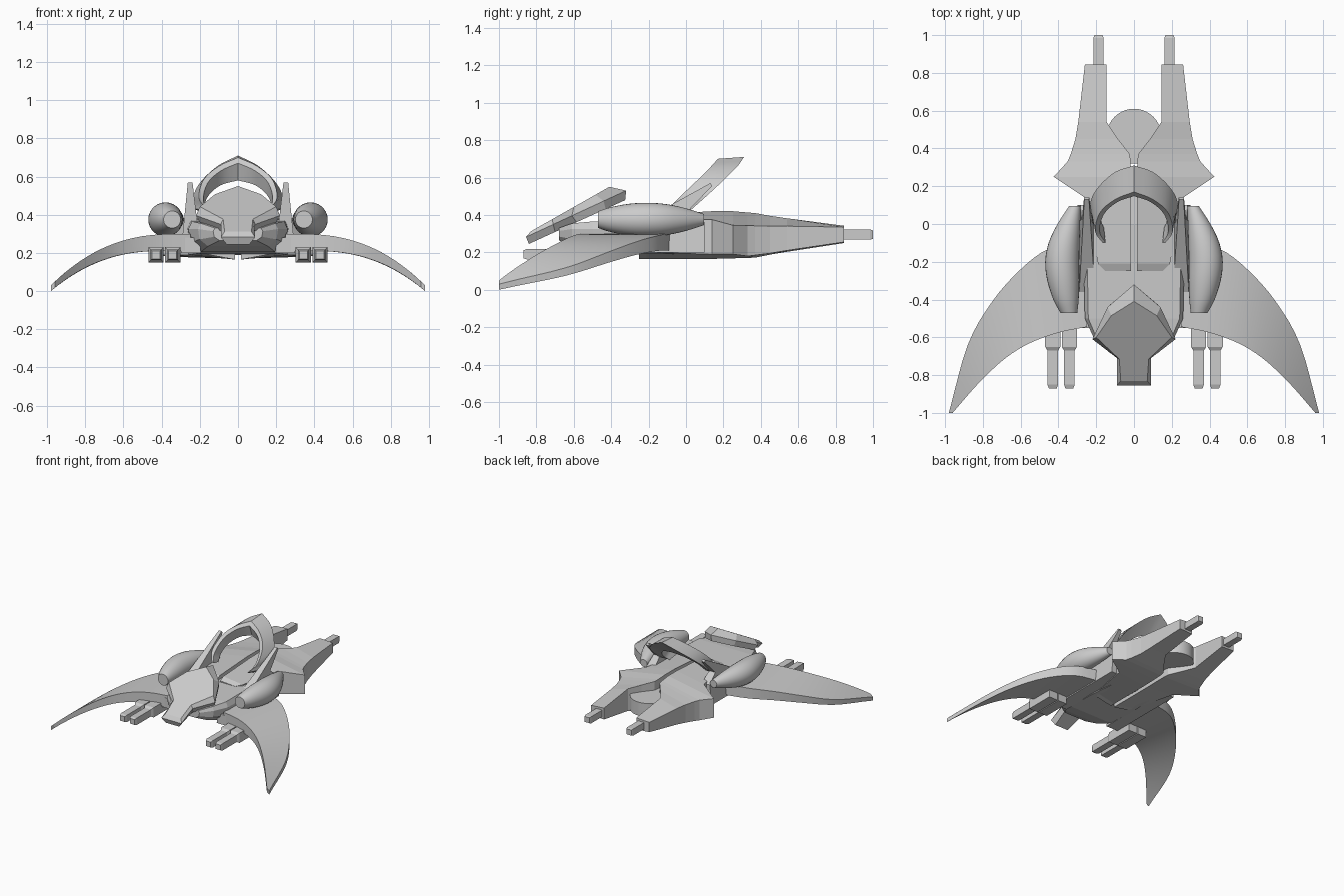
import bpy, bmesh, math

if "Cube" in bpy.data.objects:
    bpy.data.objects.remove(bpy.data.objects["Cube"])


def loft(name, loops, mirror=False, smooth=None):
    """Skin a list of equal-length point loops and cap both ends."""
    bm = bmesh.new()
    rings = [[bm.verts.new(p) for p in lp] for lp in loops]
    n = len(loops[0])
    for a, b in zip(rings, rings[1:]):
        for i in range(n):
            j = (i + 1) % n
            bm.faces.new((a[i], a[j], b[j], b[i]))
    bm.faces.new(rings[0])
    bm.faces.new(rings[-1][::-1])
    bmesh.ops.recalc_face_normals(bm, faces=bm.faces)
    me = bpy.data.meshes.new(name)
    bm.to_mesh(me)
    bm.free()
    ob = bpy.data.objects.new(name, me)
    bpy.context.collection.objects.link(ob)
    if mirror:
        m = ob.modifiers.new("mirror", 'MIRROR')
        m.use_clip = False
        m.use_mirror_merge = False
    if smooth:
        bpy.ops.object.select_all(action='DESELECT')
        ob.select_set(True)
        bpy.context.view_layer.objects.active = ob
        bpy.ops.object.shade_smooth_by_angle(angle=math.radians(smooth))
    return ob


def spline(pts, steps=4):
    """Catmull-Rom resample of a point list."""
    e0 = [2 * a - b for a, b in zip(pts[0], pts[1])]
    e1 = [2 * a - b for a, b in zip(pts[-1], pts[-2])]
    p = [e0] + list(pts) + [e1]
    out = []
    for i in range(1, len(p) - 2):
        for s in range(steps):
            t = s / steps
            out.append(tuple(0.5 * (2 * b + (c - a) * t + (2 * a - 5 * b + 4 * c - d) * t * t
                                    + (3 * b - a - 3 * c + d) * t ** 3)
                             for a, b, c, d in zip(*p[i - 1:i + 3])))
    return out + [tuple(pts[-1])]


def both_sides(half):
    """Close a half outline (last point on the centre line) across x = 0."""
    return half + [(-p[0],) + tuple(p[1:]) for p in reversed(half) if p[0] > 1e-6]


# swept, drooping wings
def wing_z(x):
    u = max(0, (x - 0.3) / 0.68)
    return 0.30 - 0.27 * u ** 2.5, 0.09 - 0.06 * u ** 1.5


back = spline([(.25, -.08), (.45, -.13), (.6, -.24), (.75, -.41), (.88, -.64), (.98, -1.0)])
front = spline([(.25, -.545), (.4, -.575), (.55, -.63), (.68, -.71), (.82, -.84), (.96, -1.0)])
loops = []
for (bx, by), (fx, fy) in zip(back, front):
    (zb, tb), (zf, tf) = wing_z(bx), wing_z(fx)
    loops.append([(bx, by, zb), (fx, fy, zf), (fx, fy, zf - tf), (bx, by, zb - tb)])
loft("wing", loops, True, 30)

# engine pods: bent spindles (y, centre x, radius)
pod = spline([(-.47, .345, .045), (-.4, .36, .067), (-.3, .374, .085), (-.2, .38, .09),
              (-.1, .37, .082), (0, .345, .06), (.095, .313, .03)], 3)
loft("engine_pod", [[(cx + r * math.cos(a), y, .375 + r * math.sin(a))
                     for a in [k * math.tau / 28 for k in range(28)]] for y, cx, r in pod], True, 40)


# barrels with square sections
def barrel(name, cx, cz, steps):
    loft(name, [[(cx + sx * r, y, cz + sz * r) for sx, sz in ((1, 1), (1, -1), (-1, -1), (-1, 1))]
                for y, r in steps], True)


for k, cx in enumerate((.342, .43)):
    barrel("wing_gun_%d" % k, cx, .19, [(-.42, .04), (-.65, .04), (-.67, .028), (-.85, .028), (-.87, .021)])
barrel("tail_gun", .188, .295, [(.8, .027), (.985, .027), (1.0, .022)])

# split hull halves running into the tail prongs
# y, inner x, outer x, inner bottom/top z, outer bottom/top z
prong = [(-.25, .015, .15, .165, .38, .19, .37), (-.21, .015, .19, .165, .40, .2, .38),
         (.14, .015, .26, .165, .42, .19, .375), (.25, .015, .425, .168, .42, .19, .345),
         (.33, .018, .352, .17, .413, .18, .343), (.37, .022, .335, .172, .41, .185, .342),
         (.45, .085, .31, .188, .395, .195, .34), (.54, .145, .295, .203, .382, .21, .34),
         (.845, .145, .26, .25, .342, .255, .335)]
loft("tail_prong", [[(xi, y, zb), (xi, y, zt), (xo, y, ot), (xo, y, ob)]
                    for y, xi, xo, zb, zt, ob, ot in prong], True)

# round plate between the prongs
loft("tail_disc", [[(.145 * math.cos(a), .465 + .145 * math.sin(a), z)
                    for a in [k * math.tau / 40 for k in range(40)]] for z in (.23, .34)], False, 40)

# front hull: y, half width, bottom z, top z
hull = [(-.68, .13, .265, .33), (-.61, .21, .235, .355), (-.5, .26, .205, .365),
        (-.25, .265, .195, .37), (0, .24, .19, .375), (.2, .19, .2, .36)]
loft("hull", [both_sides([(.75 * w, y, zb), (.96 * w, y, zb + .3 * (zt - zb)),
                          (w, y, zb + .75 * (zt - zb)), (.93 * w, y, zt)])
              for y, w, zb, zt in hull])

# head: tilted slab from three plan outlines
def slab(half, z0, y0, slope):
    return [(x, y, z0 + (y - y0) * slope) for x, y in both_sides(half)]


loft("head", [
    slab([(.06, -.84), (.075, -.70), (.2, -.585), (.13, -.43), (0, -.325)], .245, -.84, .455),
    slab([(.05, -.875), (.09, -.855), (.09, -.71), (.22, -.61), (.14, -.44), (0, -.32)][1:],
         .28, -.86, .463),
    slab([(.07, -.83), (.078, -.715), (.2, -.6), (.12, -.485), (0, -.41)], .312, -.83, .567)])

# collar fins beside the cockpit
fin = [(-.55, .2), (-.55, .28), (-.36, .30), (.13, .57), (.14, .555), (.02, .43), (.1, .36), (.1, .2)]
loft("collar_fin", [[(.2 + (z - .25) * .12, y, z) for y, z in fin],
                    [(.295 - (z - .25) * .1, y, z) for y, z in fin]], True)

# slanted horseshoe crest: four rails from one leg over the apex to the other
rails = [
    [(.165, -.1, .43), (.205, -.04, .49), (.18, .06, .585), (.1, .13, .655), (0, .17, .70)],
    [(.23, .03, .43), (.23, .12, .51), (.185, .2, .585), (.1, .275, .66), (0, .31, .71)],
    [(.16, -.02, .40), (.175, .03, .44), (.155, .09, .50), (.09, .15, .555), (0, .18, .58)],
    [(.15, -.1, .42), (.182, -.04, .475), (.16, .05, .565), (.09, .115, .63), (0, .148, .67)]]
rails = [both_sides(spline(r)) for r in rails]
loft("crest", list(zip(*rails)), False, 35)
